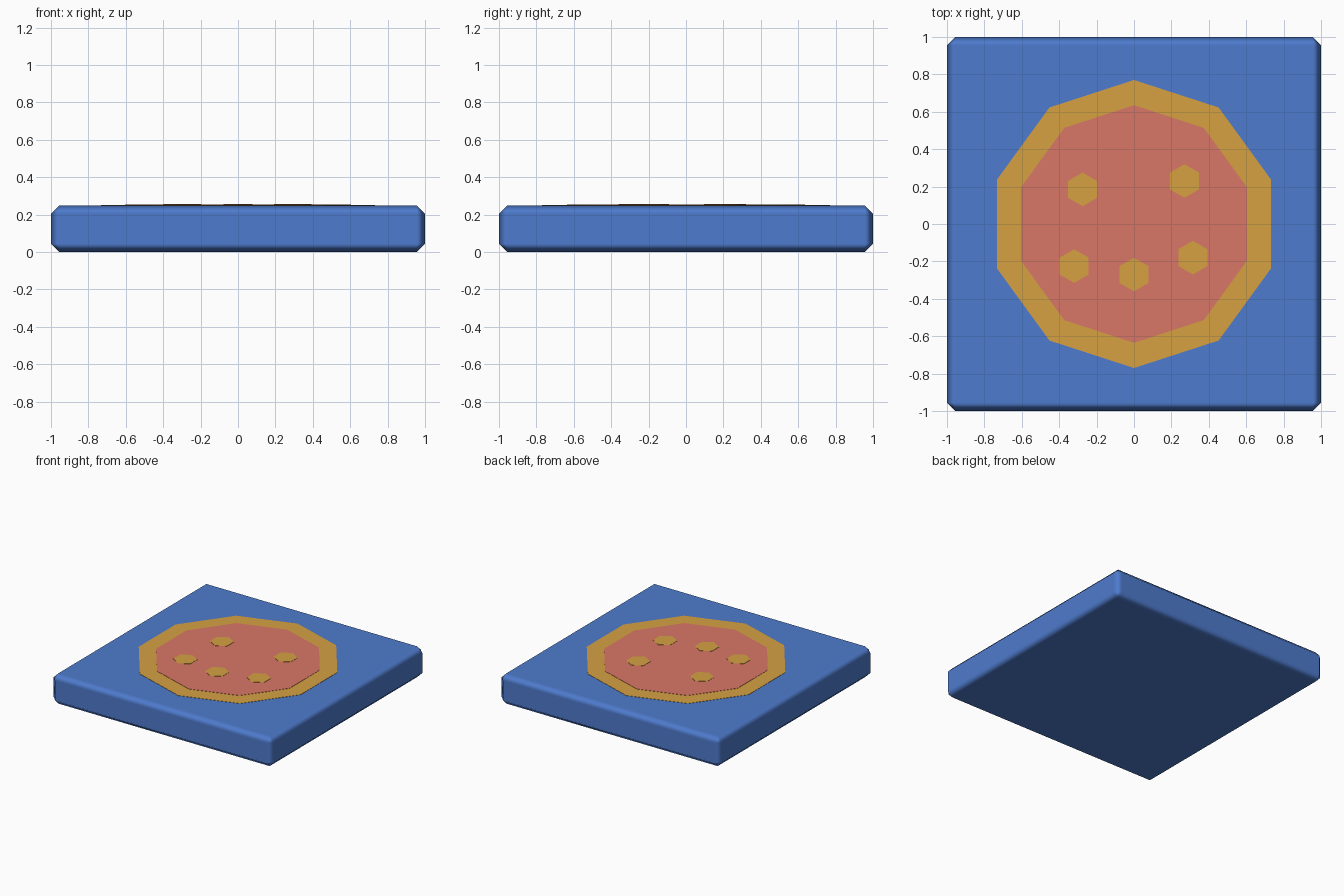
import bpy
import math

cube = bpy.data.objects.get("Cube")
if cube:
    bpy.data.objects.remove(cube, do_unlink=True)

TOP = 0.25


def material(name, srgb):
    colour = [(c / 255) ** 2.2 for c in srgb] + [1]
    mat = bpy.data.materials.new(name)
    mat.use_nodes = True
    mat.diffuse_color = colour
    mat.node_tree.nodes["Principled BSDF"].inputs["Base Color"].default_value = colour
    return mat


blue = material("box_blue", (79, 122, 204))
gold = material("crust_gold", (213, 160, 68))
red = material("sauce_red", (217, 117, 103))


def plate(name, sides, radius, x, y, height, mat):
    """Thin flat polygon with a corner pointing to +y, resting on the box."""
    bpy.ops.mesh.primitive_cylinder_add(vertices=sides, radius=radius, depth=height,
                                        location=(x, y, TOP + height / 2))
    obj = bpy.context.object
    obj.name = name
    obj.data.materials.append(mat)
    return obj


# Box with softly shaded chamfered edges
bpy.ops.mesh.primitive_cube_add(size=2, location=(0, 0, TOP / 2))
box = bpy.context.object
box.name = "box"
box.scale.z = TOP / 2
bpy.ops.object.transform_apply(location=False, rotation=False, scale=True)
box.data.materials.append(blue)
bpy.ops.object.shade_smooth()
bevel = box.modifiers.new("chamfer", "BEVEL")
bevel.width = 0.045
bevel.segments = 1
bevel.harden_normals = True

# Pizza emblem: crust, sauce and toppings
plate("crust", 10, 0.77, 0, 0, 0.002, gold)
plate("sauce", 10, 0.635, 0, 0, 0.004, red)
toppings = [(-0.275, 0.185), (0.27, 0.23), (-0.32, -0.225), (0, -0.27), (0.315, -0.18)]
for i, (x, y) in enumerate(toppings):
    plate(f"topping_{i + 1}", 6, 0.09, x, y, 0.006, gold)
